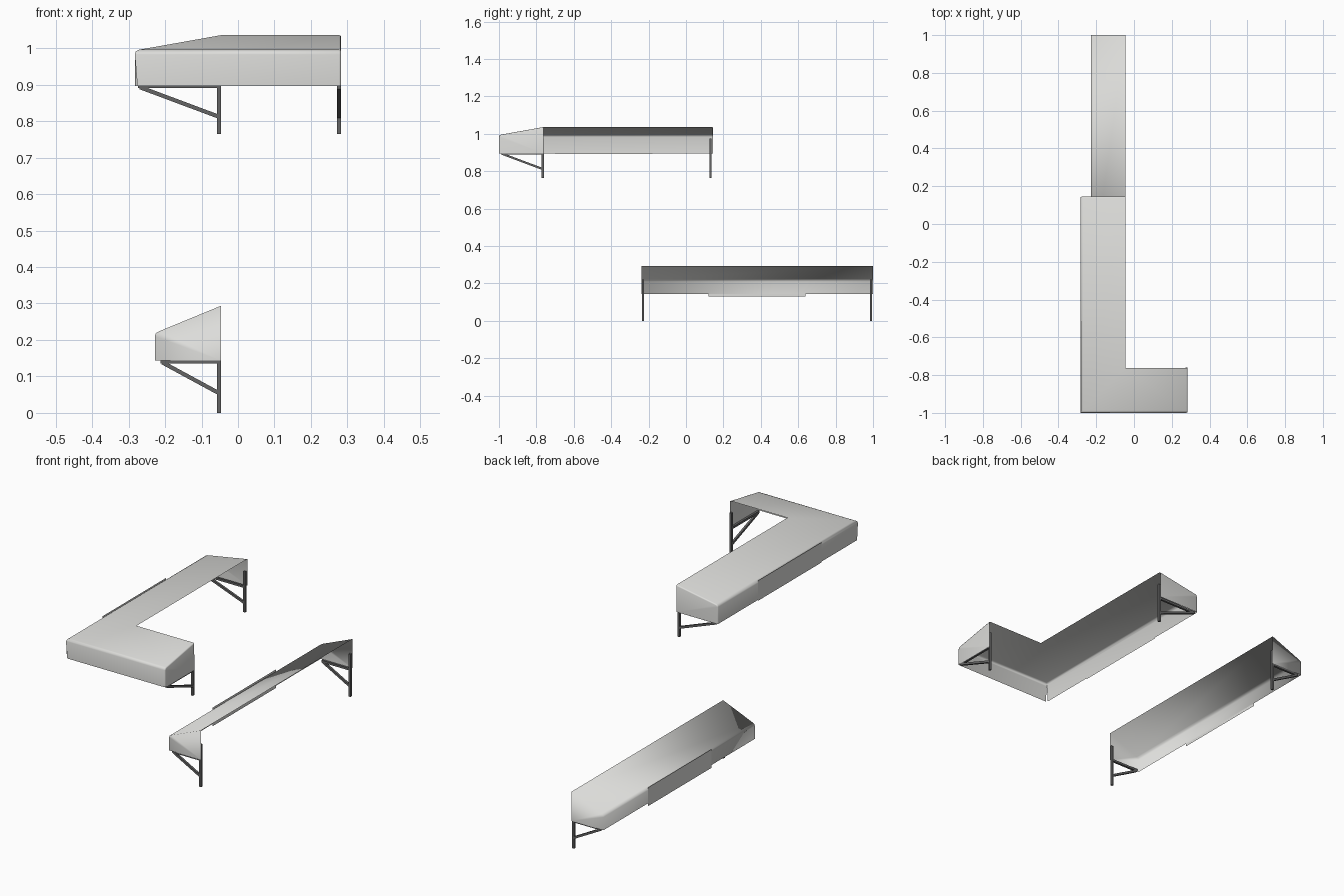
import bpy, bmesh, math
from mathutils import Vector

if "Cube" in bpy.data.objects:
    bpy.data.objects.remove(bpy.data.objects["Cube"])


def material(name, value):
    m = bpy.data.materials.new(name)
    m.diffuse_color = (*value, 1)
    m.use_nodes = True
    m.node_tree.nodes["Principled BSDF"].inputs["Base Color"].default_value = m.diffuse_color
    return m


FABRIC = material("light_grey_fabric", (0.72, 0.72, 0.70))
METAL = material("dark_grey_metal", (0.13, 0.13, 0.13))


def finish(bm, name, mat, smooth=None):
    mesh = bpy.data.meshes.new(name)
    bm.to_mesh(mesh)
    bm.free()
    ob = bpy.data.objects.new(name, mesh)
    bpy.context.collection.objects.link(ob)
    mesh.materials.append(mat)
    if smooth:
        bpy.ops.object.select_all(action='DESELECT')
        ob.select_set(True)
        bpy.context.view_layer.objects.active = ob
        bpy.ops.object.shade_smooth_by_angle(angle=math.radians(smooth))
    return ob


def canopy(name, path, offsets, profile, lip, smooth):
    """Thin cloth: profile (outward distance, z) swept along the wall path."""
    bm = bmesh.new()
    n = len(path)

    def ring(i, slit=Vector((0, 0))):
        pts = []
        for k, (d, z) in enumerate(profile):
            p = Vector(path[i]) + Vector(offsets[i]) * d
            if k == len(profile) - 1:
                p += slit          # opens the hem slightly at the corner
            pts.append(bm.verts.new((p.x, p.y, z)))
        return pts

    for i in range(n - 1):
        step = (Vector(path[i + 1]) - Vector(path[i])).normalized() * 0.007
        a = ring(i, step if i > 0 else step * 0)
        b = ring(i + 1, -step if i + 1 < n - 1 else step * 0)
        for k in range(len(profile) - 1):
            bm.faces.new((a[k], a[k + 1], b[k + 1], b[k]))
    # closed end panels
    ends = []
    for i in (0, n - 1):
        r = ring(i)
        x, y = path[i]
        r.append(bm.verts.new((x, y, profile[-1][1])))
        ends.append(bm.faces.new(r))
    bmesh.ops.remove_doubles(bm, verts=bm.verts[:], dist=0.0005)
    bmesh.ops.recalc_face_normals(bm, faces=bm.faces[:])
    if max(bm.faces, key=lambda f: abs(f.normal.z)).normal.z < 0:
        bmesh.ops.reverse_faces(bm, faces=bm.faces[:])
    # rounded lip round each end panel
    if lip:
        edges = [e for f in ends for e in f.edges if len(e.link_faces) == 2]
        bmesh.ops.bevel(bm, geom=edges, offset=lip, segments=2,
                        profile=0.5, affect='EDGES')
    finish(bm, name, FABRIC, smooth)


def panel(name, x, y0, y1, z0, z1):
    """Flat sheet hung on the front of a canopy."""
    bm = bmesh.new()
    bm.faces.new([bm.verts.new((x, y, z)) for y, z in
                  ((y0, z0), (y0, z1), (y1, z1), (y1, z0))])
    finish(bm, name, FABRIC)


def bracket(name, foot, out, reach, base, arm, brace, top):
    """Wall post, horizontal arm and diagonal brace, square bars."""
    out = Vector((*out, 0))
    foot = Vector((*foot, 0))
    side = out.cross(Vector((0, 0, 1)))
    bm = bmesh.new()

    def bar(d0, z0, d1, z1, w=0.0055):
        a = foot + out * d0 + Vector((0, 0, z0))
        b = foot + out * d1 + Vector((0, 0, z1))
        across = (b - a).normalized().cross(side) * w
        s = side * w
        rings = [[bm.verts.new(p + u) for u in
                  (across + s, across - s, -across - s, -across + s)]
                 for p in (a, b)]
        bm.faces.new(rings[0][::-1])
        bm.faces.new(rings[1])
        for i in range(4):
            j = (i + 1) % 4
            bm.faces.new((rings[0][i], rings[0][j], rings[1][j], rings[1][i]))

    bar(0, base, 0, top)
    bar(0, arm, reach, arm)
    bar(0, brace, reach - 0.005, arm - 0.003)
    bmesh.ops.recalc_face_normals(bm, faces=bm.faces[:])
    finish(bm, name, METAL)


# Upper awning, wrapping round a corner
D = 0.237
canopy("upper_canopy",
       [(-0.046, 0.145), (-0.046, -0.763), (0.283, -0.763)],
       [(-1, 0), (-1, -1), (0, -1)],
       [(0, 1.036), (D - 0.012, 0.996), (D - 0.003, 0.992),
        (D, 0.983), (D, 0.896)], 0.006, 60)
panel("upper_front_panel", -0.285, -0.70, -0.18, 0.893, 0.997)
bracket("upper_side_bracket", (-0.052, 0.13), (-1, 0), 0.222,
        0.765, 0.896, 0.812, 0.975)
bracket("upper_front_bracket", (0.277, -0.766), (0, -1), 0.222,
        0.765, 0.896, 0.812, 0.975)

# Lower straight awning
D = 0.182
canopy("lower_canopy",
       [(-0.046, 1.0), (-0.046, -0.237)], [(-1, 0), (-1, 0)],
       [(0, 0.294), (D - 0.012, 0.224), (D - 0.003, 0.219),
        (D, 0.210), (D, 0.143)], 0, 100)
panel("lower_front_panel", -0.230, 0.12, 0.64, 0.130, 0.226)
for label, y in (("near", -0.23), ("far", 0.99)):
    bracket("lower_%s_bracket" % label, (-0.052, y), (-1, 0), 0.16,
            0.0, 0.141, 0.054, 0.22)
